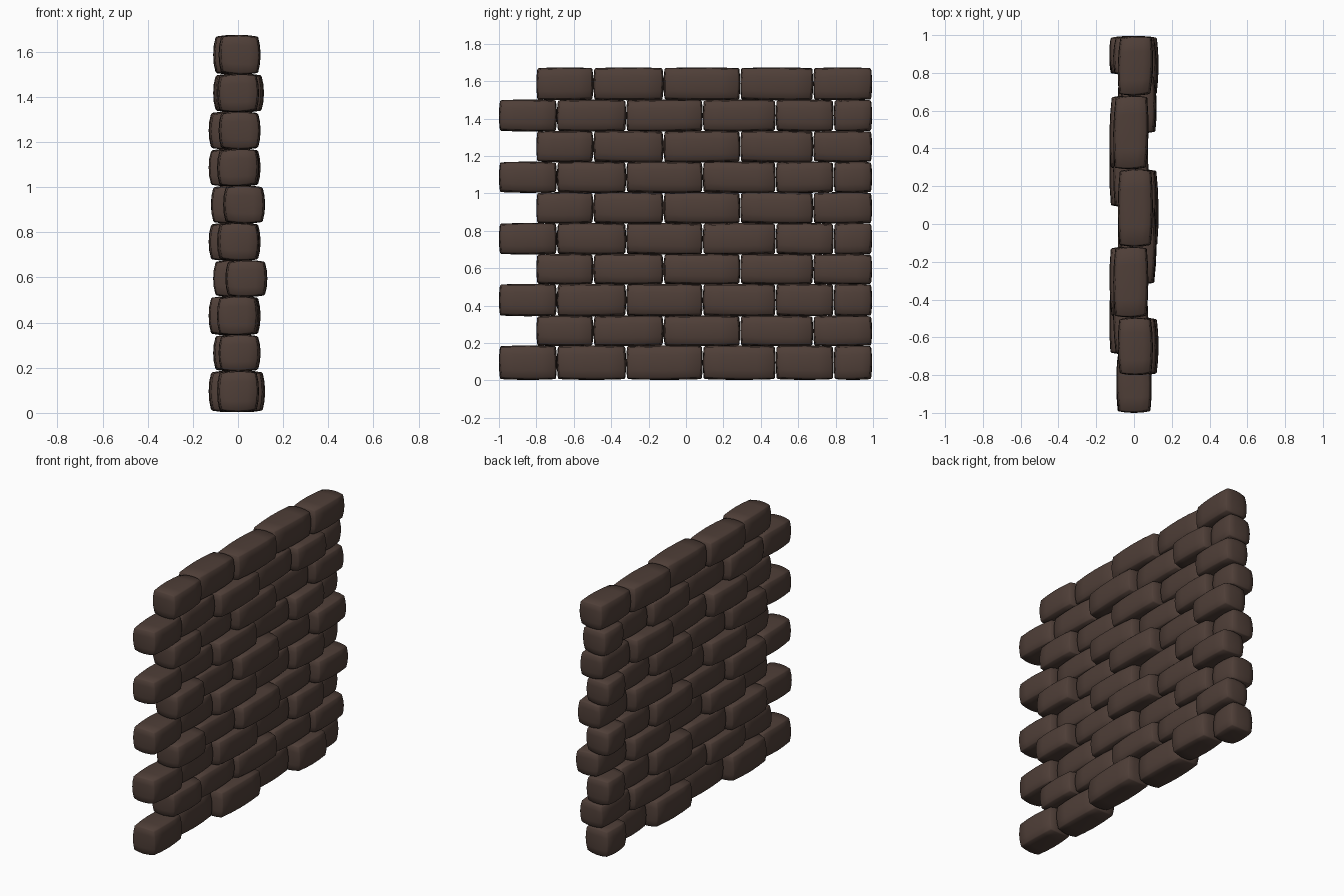
import bpy, bmesh, math, random
from mathutils import Vector

if "Cube" in bpy.data.objects:
    bpy.data.objects.remove(bpy.data.objects["Cube"])

random.seed(4)

stone = bpy.data.materials.new("dark brown stone")
stone.diffuse_color = (0.078, 0.049, 0.039, 1)
stone.use_nodes = True
stone.node_tree.nodes["Principled BSDF"].inputs["Base Color"].default_value = stone.diffuse_color

# joints along y for the two alternating courses
LONG = [-1.0, -0.69, -0.32, 0.09, 0.48, 0.79, 0.995]
SHORT = [-0.80, -0.495, -0.12, 0.29, 0.68, 0.995]
# course joints in z, and the furthest x reached on each side per course
ZS = [0.005, 0.185, 0.345, 0.515, 0.675, 0.84, 1.005, 1.168, 1.333, 1.5, 1.672]
X_MIN = [-.13, -.11, -.13, -.11, -.13, -.12, -.13, -.13, -.11, -.11]
X_MAX = [.12, .10, .10, .13, .10, .12, .10, .10, .115, .10]
HALF = 0.093


def add_brick(name, cx, y0, y1, z0, z1):
    """Box whose six faces swell outward like a worn stone."""
    hx, hy, hz = HALF, (y1 - y0) / 2, (z1 - z0) / 2 + 0.002
    bm = bmesh.new()
    bmesh.ops.create_cube(bm, size=2)
    bmesh.ops.subdivide_edges(bm, edges=bm.edges[:], cuts=3, use_grid_fill=True)
    jig = [random.uniform(-0.004, 0.004) for _ in range(3)]
    for v in bm.verts:
        a, b, c = v.co
        x = a * (hx - 0.009 * b * b - 0.010 * c * c)
        y = b * (hy - 0.008 * a * a - 0.005 * c * c)
        z = c * (hz - 0.007 * a * a - 0.004 * b * b)
        v.co = Vector((x + jig[0] * b, y + jig[1] * a * c, z + jig[2] * a * b))
    # soften the twelve outer edges
    rim = [e for e in bm.edges if e.calc_face_angle(0) > math.radians(50)]
    bmesh.ops.bevel(bm, geom=rim, offset=0.006, segments=1, affect='EDGES')
    bmesh.ops.recalc_face_normals(bm, faces=bm.faces)
    for f in bm.faces:
        f.smooth = True
    me = bpy.data.meshes.new(name)
    bm.to_mesh(me)
    bm.free()
    me.materials.append(stone)
    ob = bpy.data.objects.new(name, me)
    ob.location = (cx, (y0 + y1) / 2, (z0 + z1) / 2)
    bpy.context.collection.objects.link(ob)


# courses: stones step alternately to either side of the wall plane
for r in range(10):
    joints = LONG if r % 2 == 0 else SHORT
    for i in range(len(joints) - 1):
        out = X_MAX[r] - HALF
        back = X_MIN[r] + HALF
        if r % 2 == 0:
            cx = 0.0 if i == 0 else (back if i % 2 else out)
        else:
            cx = back if i % 2 else out
        add_brick(f"stone_row{r + 1}_{i + 1}", cx, joints[i], joints[i + 1],
                  ZS[r], ZS[r + 1])
